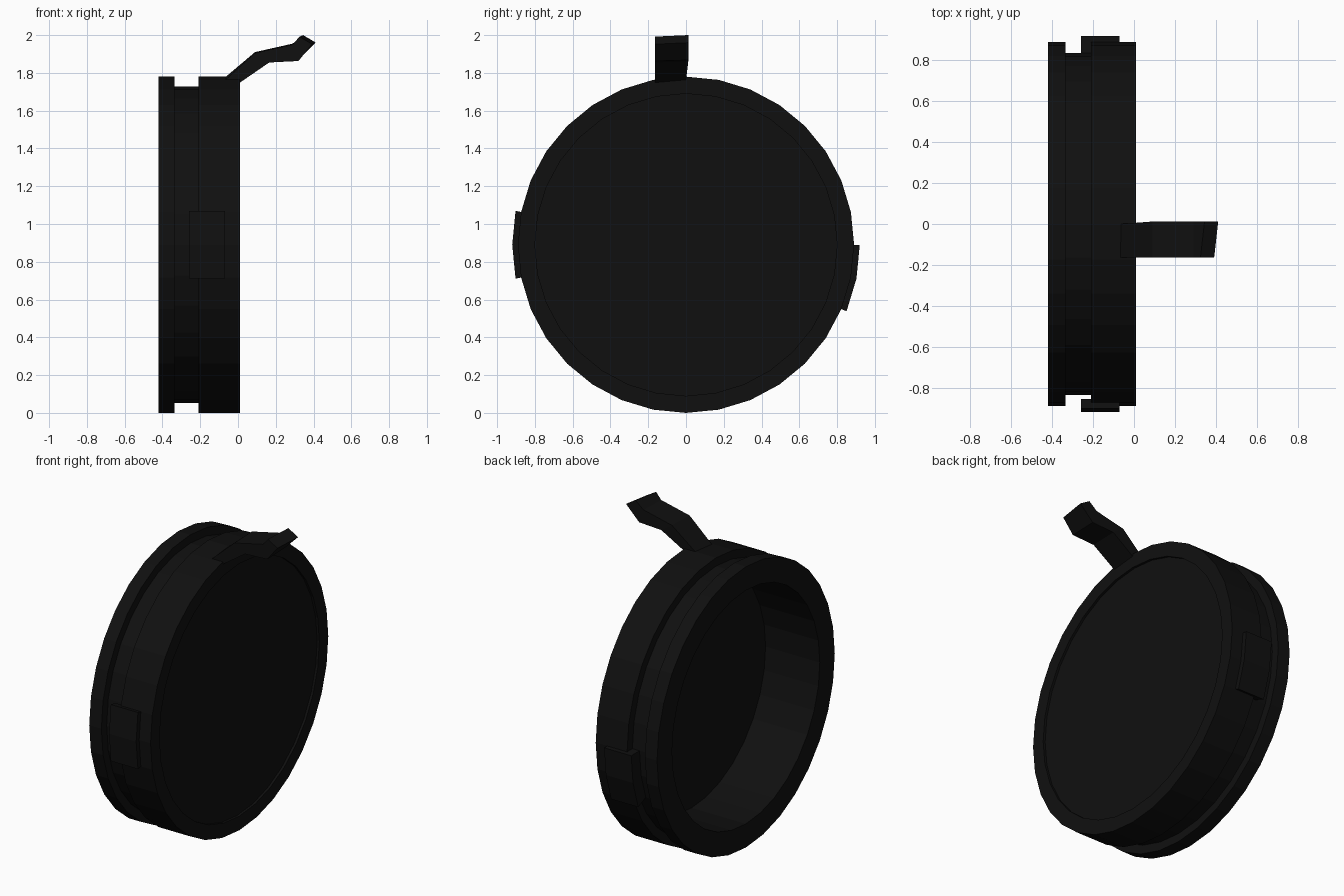
import bpy, bmesh, math
from mathutils import Vector

if "Cube" in bpy.data.objects:
    bpy.data.objects.remove(bpy.data.objects["Cube"])

SIDES = 32
STEP = 2 * math.pi / SIDES
CZ = 0.89

mat = bpy.data.materials.new("black plastic")
mat.diffuse_color = (0.005, 0.005, 0.005, 1)
mat.use_nodes = True
mat.node_tree.nodes["Principled BSDF"].inputs["Base Color"].default_value = mat.diffuse_color


def finish(name, bm):
    bmesh.ops.remove_doubles(bm, verts=bm.verts, dist=1e-5)
    bmesh.ops.recalc_face_normals(bm, faces=bm.faces)
    me = bpy.data.meshes.new(name)
    bm.to_mesh(me)
    bm.free()
    me.materials.append(mat)
    ob = bpy.data.objects.new(name, me)
    bpy.context.collection.objects.link(ob)
    return ob


def polar(x, r, a):
    """Point on the cap; angle is measured from +y towards +z."""
    return Vector((x, r * math.cos(a), CZ + r * math.sin(a)))


def loft(name, sections):
    """Closed solid through matching cross-sections."""
    bm = bmesh.new()
    rings = [[bm.verts.new(p) for p in s] for s in sections]
    n = len(rings[0])
    for a, b in zip(rings, rings[1:]):
        for i in range(n):
            j = (i + 1) % n
            bm.faces.new((a[i], a[j], b[j], b[i]))
    bm.faces.new(rings[0])
    bm.faces.new(rings[-1])
    return finish(name, bm)


# Cap body: grooved cup, recessed face on +x, open cavity on -x
profile = [(-0.005, 0.80), (0.01, 0.80), (0.01, 0.89), (-0.21, 0.89),
           (-0.21, 0.837), (-0.335, 0.837), (-0.335, 0.89), (-0.42, 0.89),
           (-0.42, 0.74), (-0.04, 0.74)]
bm = bmesh.new()
rings = [[bm.verts.new(polar(x, r, k * STEP)) for k in range(SIDES)] for x, r in profile]
for a, b in zip(rings, rings[1:]):
    for k in range(SIDES):
        m = (k + 1) % SIDES
        bm.faces.new((a[k], a[m], b[m], b[k]))
bm.faces.new(rings[0])
bm.faces.new(rings[-1])
finish("cap_body", bm)


# Raised grip tabs, each two facets long
def tab(name, first, inner):
    loft(name, [[polar(-0.26, inner, k * STEP), polar(-0.07, inner, k * STEP),
                 polar(-0.07, 0.92, k * STEP), polar(-0.26, 0.92, k * STEP)]
                for k in range(first, first + 3)])


tab("left_tab", 15, 0.872)
tab("right_tab", -2, 0.837)

# Bent pull strap: (upper x, z), (lower x, z) at each bend
bends = [((-0.07, 1.775), (0.005, 1.76)),
         ((0.09, 1.91), (0.165, 1.86)),
         ((0.29, 1.955), (0.32, 1.868)),
         ((0.345, 2.0), (0.412, 1.96))]
sections = []
for i, ((ux, uz), (lx, lz)) in enumerate(bends):
    near, far = -0.165, (0.0 if i == 0 else 0.012)
    dx, dz = (0.02, 0.008) if i == 3 else (0.0, 0.005)   # slanted tip
    if i == 0:
        dz = 0.015
    sections.append([(ux, far, uz), (lx, far, lz),
                     (lx - dx, near, lz - dz), (ux - dx, near, uz - dz)])
loft("pull_strap", sections)
